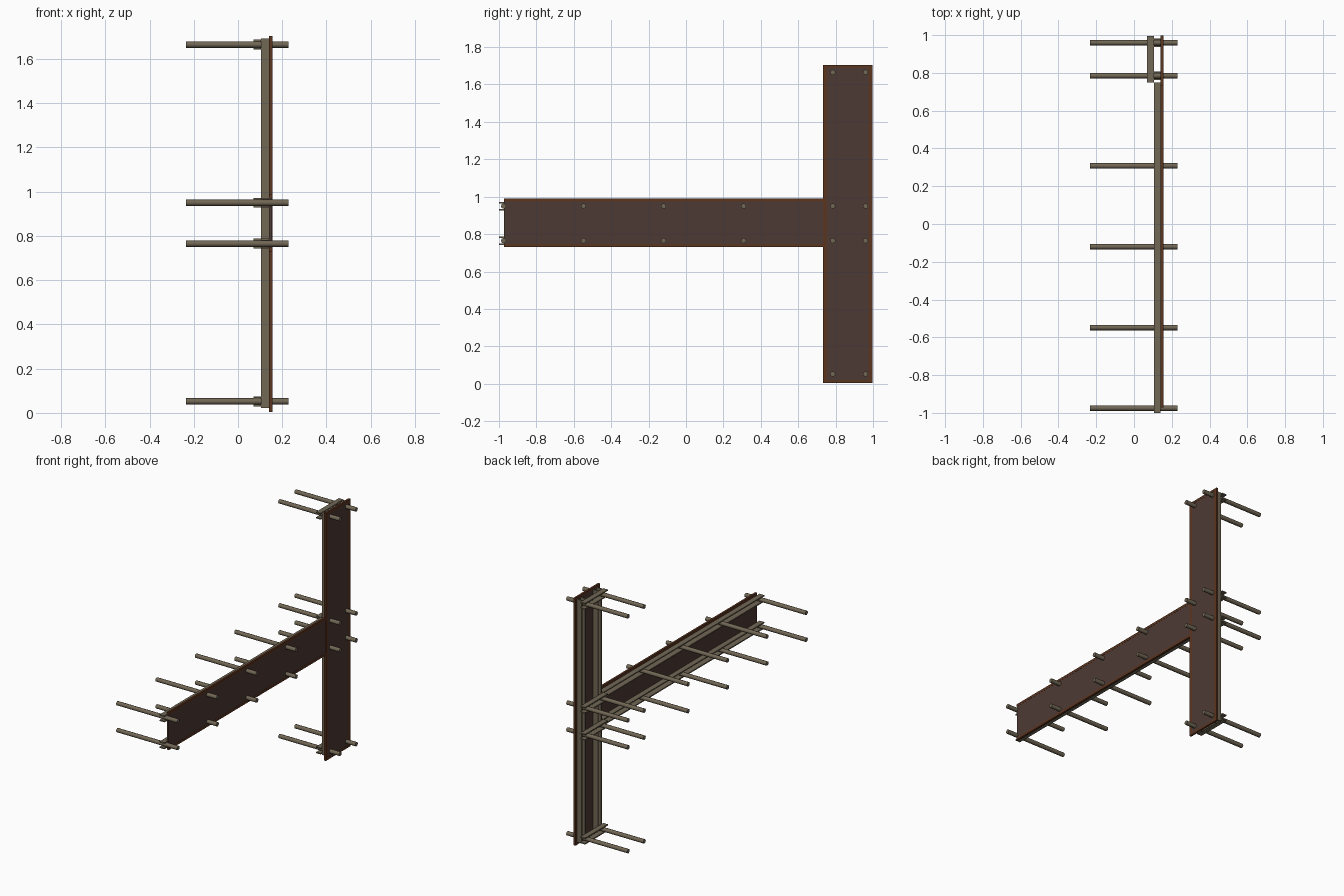
import bpy, math

if "Cube" in bpy.data.objects:
    bpy.data.objects.remove(bpy.data.objects["Cube"])


def mat(name, rgb):
    m = bpy.data.materials.new(name)
    m.diffuse_color = (*rgb, 1)
    m.use_nodes = True
    m.node_tree.nodes["Principled BSDF"].inputs["Base Color"].default_value = m.diffuse_color
    return m


TAN = mat("weathered_tan_steel", (0.165, 0.135, 0.09))
DARK = mat("dark_brown_sheet", (0.075, 0.042, 0.034))
RUST = mat("rust_brown_edge", (0.105, 0.035, 0.014))


def box(name, x, y, z, m):
    """Box from (min, max) ranges."""
    bpy.ops.mesh.primitive_cube_add(size=1, location=[sum(r) / 2 for r in (x, y, z)])
    o = bpy.context.object
    o.name = name
    o.scale = [r[1] - r[0] for r in (x, y, z)]
    bpy.ops.object.transform_apply(location=False, rotation=False, scale=True)
    o.data.materials.append(m)
    return o


def rod(y, z):
    bpy.ops.mesh.primitive_cylinder_add(vertices=8, radius=0.0145, depth=0.463,
                                        location=(-0.0025, y, z), rotation=(0, math.pi / 2, 0))
    o = bpy.context.object
    o.name = "tie_rod"
    o.data.materials.append(TAN)
    bpy.ops.object.shade_smooth_by_angle(angle=math.radians(50))


GAP, OUT = 0.0145, 0.0225      # half gap and half width of a wale pair
PLATE = (0.141, 0.155)
ROWS = (0.765, 0.95)           # heights of the tie rows
COLS = (0.785, 0.96)           # tie columns of the upright panel
SIDES = ((-OUT, -GAP), (GAP, OUT))

# panels: rust rim strips round a dark sheet
box("upright_sheet", (0.141, 0.154), (0.755, 0.975), (0.02, 1.69), DARK)
for y in ((0.732, 0.755), (0.975, 0.998)):
    box("upright_side_rim", PLATE, y, (0.004, 1.705), RUST)
for z in ((0.004, 0.02), (1.69, 1.705)):
    box("upright_end_rim", PLATE, (0.755, 0.975), z, RUST)
box("beam_sheet", (0.141, 0.154), (-0.972, 0.732), (0.747, 0.973), DARK)
for z in ((0.73, 0.747), (0.973, 0.99)):
    box("beam_rim", PLATE, (-0.972, 0.732), z, RUST)

# paired flat bars behind the panels, with the rods running between them
for a, b in SIDES:
    for z in ROWS:
        box("beam_wale", (0.105, 0.141), (-1.0, 0.75), (z + a, z + b), TAN)
    for y in COLS:
        box("upright_wale", (0.105, 0.141), (y + a, y + b), (0.022, 1.692), TAN)
    for z in (0.052, *ROWS, 1.665):
        box("cross_wale", (0.07, 0.105), (0.748, 0.995), (z + a, z + b), TAN)

# tie rods
for z in ROWS:
    for y in (-0.975, -0.548, -0.12, 0.308):
        rod(y, z)
for z in (0.052, *ROWS, 1.665):
    for y in COLS:
        rod(y, z)
